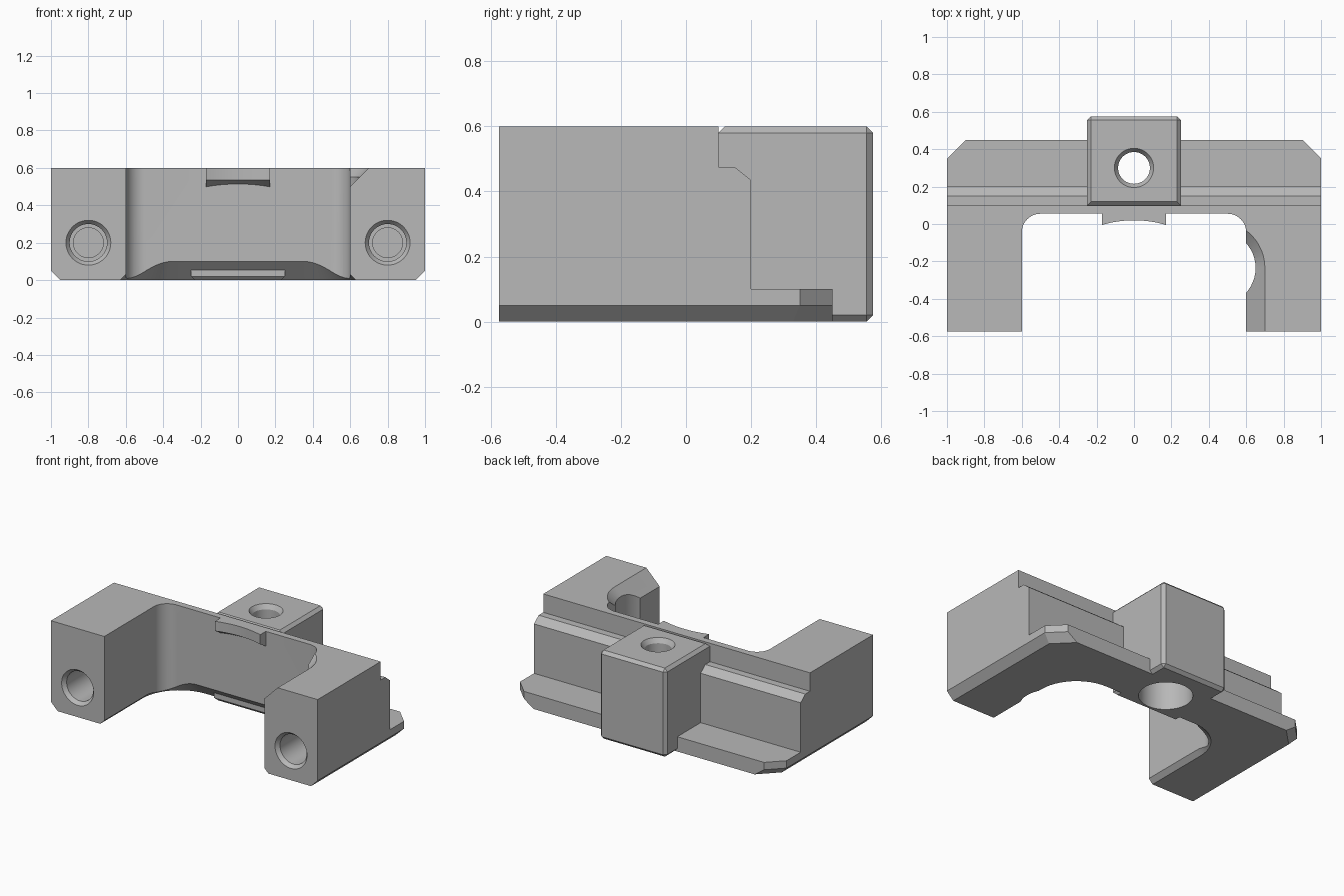
import bpy, bmesh
from math import sin, cos, pi, radians, sqrt
from mathutils import Vector, Matrix

cube = bpy.data.objects.get("Cube")
if cube:
    bpy.data.objects.remove(cube, do_unlink=True)

grey = bpy.data.materials.new("light_grey")
grey.use_nodes = True
colour = (0.48, 0.48, 0.48, 1)
grey.diffuse_color = colour
grey.node_tree.nodes["Principled BSDF"].inputs["Base Color"].default_value = colour


def finish(name, bm):
    bmesh.ops.remove_doubles(bm, verts=bm.verts, dist=1e-5)
    bmesh.ops.recalc_face_normals(bm, faces=bm.faces)
    mesh = bpy.data.meshes.new(name)
    bm.to_mesh(mesh)
    bm.free()
    mesh.materials.append(grey)
    obj = bpy.data.objects.new(name, mesh)
    bpy.context.collection.objects.link(obj)
    return obj


def loft(name, rings):
    """Closed solid through a row of matching rings."""
    bm = bmesh.new()
    rows = [[bm.verts.new(p) for p in ring] for ring in rings]
    for a, b in zip(rows, rows[1:]):
        for i in range(len(a)):
            j = (i + 1) % len(a)
            bm.faces.new((a[i], a[j], b[j], b[i]))
    bm.faces.new(rows[0])
    bm.faces.new(rows[-1])
    return finish(name, bm)


def slot(z, half, back, radius, cx=0, steps=12):
    """Slot outline open to the front, with two rounded back corners."""
    pts = [(cx + half, -0.8, z)]
    for side, start in ((1, 0), (-1, pi / 2)):
        for i in range(steps + 1):
            a = start + i * pi / 2 / steps
            pts.append((cx + side * (half - radius) + radius * cos(a),
                        back - radius + radius * sin(a), z))
    return pts + [(cx - half, -0.8, z)]


def bore(name, levels, place, n=48):
    """Stepped round cutter; levels are (distance along axis, radius)."""
    return loft(name, [[place @ Vector((r * cos(2 * pi * i / n), r * sin(2 * pi * i / n), t))
                        for i in range(n)] for t, r in levels])


def combine(target, other, operation):
    mod = target.modifiers.new("combine", "BOOLEAN")
    mod.operation = operation
    mod.solver = "EXACT"
    mod.object = other
    graph = bpy.context.evaluated_depsgraph_get()
    mesh = bpy.data.meshes.new_from_object(target.evaluated_get(graph))
    target.modifiers.clear()
    target.data = mesh
    bpy.data.objects.remove(other, do_unlink=True)


# Main body: stepped side profile drawn across the width
profile = [(-0.575, 0), (0.45, 0), (0.45, 0.1), (0.2, 0.1), (0.2, 0.435),
           (0.15, 0.475), (0.1, 0.475), (0.1, 0.6), (-0.575, 0.6)]
body = loft("clamp_body", [[(x, y, z) for y, z in profile] for x in (-1, 1)])

# Cut the flange corners and the lower outer edges
bm = bmesh.new()
bm.from_mesh(body.data)
for side in (1, -1):
    for normal in ((side, 1, 0), (side, 0, -1), (side, 1, -sqrt(2))):
        cut = bmesh.ops.bisect_plane(
            bm, geom=bm.verts[:] + bm.edges[:] + bm.faces[:], dist=1e-6,
            plane_co=(side, 0.35, 0.05), plane_no=normal, clear_outer=True)
        edges = [e for e in bm.edges if e.is_boundary]
        bmesh.ops.holes_fill(bm, edges=edges, sides=0)
bmesh.ops.recalc_face_normals(bm, faces=bm.faces)
bm.to_mesh(body.data)
bm.free()

# Opening between the arms
combine(body, loft("opening", [slot(z, 0.6, 0.055, 0.1) for z in (-0.1, 0.7)]), "DIFFERENCE")

# Bevelled clearance under the opening
combine(body, loft("lower_clearance", [slot(z, 0.63 - z, 0.155 - z, 0.28 - z)
                                       for z in (-0.05, 0.13)]), "DIFFERENCE")

# Round recess and sloping lead-in on the left arm
combine(body, bore("arm_recess", [(-0.1, 0.2), (0.7, 0.2)],
                   Matrix.Translation((0.45, -0.235, 0))), "DIFFERENCE")
combine(body, loft("arm_lead_in", [slot(z, z - 0.35, z - 0.585, z - 0.35, 0.45)
                                   for z in (0.48, 0.63)]), "DIFFERENCE")

# Rear block with bevelled edges
bm = bmesh.new()
bmesh.ops.create_cube(bm, size=1, matrix=Matrix.Translation((0, 0.3375, 0.3))
                      @ Matrix.Diagonal((0.5, 0.475, 0.6, 1)))
sharp = [e for e in bm.edges
         if not (all(v.co.y < 0.2 for v in e.verts)
                 and abs(e.verts[0].co.z - e.verts[1].co.z) > 0.1)]
bmesh.ops.bevel(bm, geom=sharp, offset=0.02, segments=1, affect="EDGES")
combine(body, finish("rear_block", bm), "UNION")

# Small lip with a hollow front and a sloping underside
columns = []
for i in range(17):
    x = -0.17 + 0.34 * i / 16
    front = -0.57 + sqrt(0.59 ** 2 - x * x)
    columns.append([(x, front, 0.6), (x, 0.08, 0.6),
                    (x, 0.08, 0.535 - 0.6 * (0.08 - front)), (x, front, 0.535)])
combine(body, loft("lip", columns), "UNION")

# Vertical screw hole, wide below
combine(body, bore("block_hole", [(-0.1, 0.165), (0.3, 0.165), (0.3, 0.085), (0.57, 0.085),
                                  (0.6, 0.105), (0.7, 0.105)],
                   Matrix.Translation((0, 0.3, 0))), "DIFFERENCE")

# Blind screw holes in the arm fronts
for x in (-0.8, 0.8):
    place = Matrix.Translation((x, -0.575, 0.2)) @ Matrix.Rotation(radians(90), 4, "X")
    combine(body, bore("arm_hole", [(-0.5, 0.08), (-0.3, 0.08), (-0.3, 0.1), (-0.025, 0.1),
                                    (0, 0.12), (0.1, 0.12)], place), "DIFFERENCE")

bpy.ops.object.select_all(action="DESELECT")
body.select_set(True)
bpy.context.view_layer.objects.active = body
bpy.ops.object.shade_smooth_by_angle(angle=radians(25))
